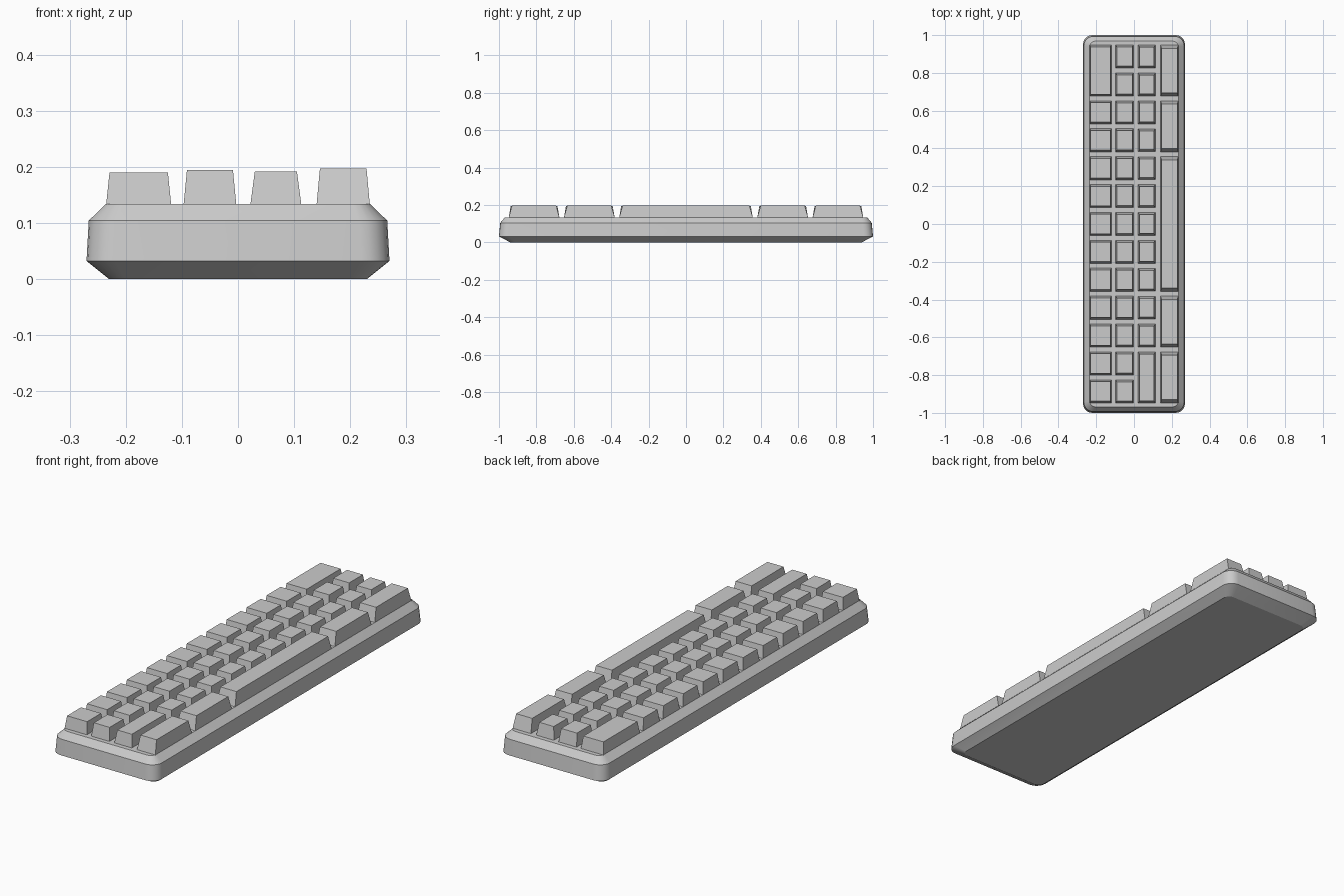
import bpy, bmesh, math

if "Cube" in bpy.data.objects:
    bpy.data.objects.remove(bpy.data.objects["Cube"])

U = 1.92 / 13          # key pitch along y
Y0 = -0.96             # start of the key field
Z0 = 0.134             # deck height


def finish(bm, name):
    bmesh.ops.recalc_face_normals(bm, faces=bm.faces)
    me = bpy.data.meshes.new(name)
    bm.to_mesh(me)
    bm.free()
    ob = bpy.data.objects.new(name, me)
    bpy.context.collection.objects.link(ob)
    return ob


def rounded_ring(hx, hy, r, z, n=5):
    pts = []
    for k, (sx, sy) in enumerate([(1, 1), (-1, 1), (-1, -1), (1, -1)]):
        for i in range(n + 1):
            a = math.pi / 2 * (k + i / n)
            pts.append((sx * (hx - r) + r * math.cos(a),
                        sy * (hy - r) + r * math.sin(a), z))
    return pts


# Case: stacked rounded rectangles, chamfered below and above
bm = bmesh.new()
rings = []
for hx, hy, r, z in [(0.23, 0.94, 0.03, 0.0), (0.27, 1.0, 0.05, 0.032),
                     (0.266, 0.993, 0.05, 0.104), (0.235, 0.968, 0.03, Z0)]:
    rings.append([bm.verts.new(p) for p in rounded_ring(hx, hy, r, z)])
for a, b in zip(rings, rings[1:]):
    for i in range(len(a)):
        j = (i + 1) % len(a)
        bm.faces.new((a[i], a[j], b[j], b[i]))
bm.faces.new(rings[0])
bm.faces.new(rings[-1])
case = finish(bm, "case")
bpy.context.view_layer.objects.active = case
case.select_set(True)
bpy.ops.object.shade_smooth_by_angle(angle=math.radians(25))


# Keycaps: tapered boxes, one object per column of the layout
def key_column(name, x0, x1, top, tx, ty, gap, units):
    bm = bmesh.new()
    y = Y0
    for u in units:
        a, b = y + gap / 2, y + u * U - gap / 2
        y += u * U
        low = [bm.verts.new(p) for p in
               [(x0, a, Z0 - 0.002), (x1, a, Z0 - 0.002),
                (x1, b, Z0 - 0.002), (x0, b, Z0 - 0.002)]]
        high = [bm.verts.new(p) for p in
                [(x0 + tx, a + ty, top), (x1 - tx, a + ty, top),
                 (x1 - tx, b - ty, top), (x0 + tx, b - ty, top)]]
        bm.faces.new(low)
        bm.faces.new(high)
        for i in range(4):
            j = (i + 1) % 4
            bm.faces.new((low[i], low[j], high[j], high[i]))
    finish(bm, name)


key_column("number_keys", -0.235, -0.119, 0.190, 0.006, 0.010, 0.024, [1] * 11 + [2])
key_column("upper_letter_keys", -0.097, -0.003, 0.194, 0.006, 0.011, 0.024, [1] * 13)
key_column("home_letter_keys", 0.022, 0.113, 0.192, 0.008, 0.011, 0.026, [2] + [1] * 11)
key_column("bottom_keys", 0.140, 0.235, 0.197, 0.006, 0.018, 0.024, [2, 2, 5, 2, 2])
